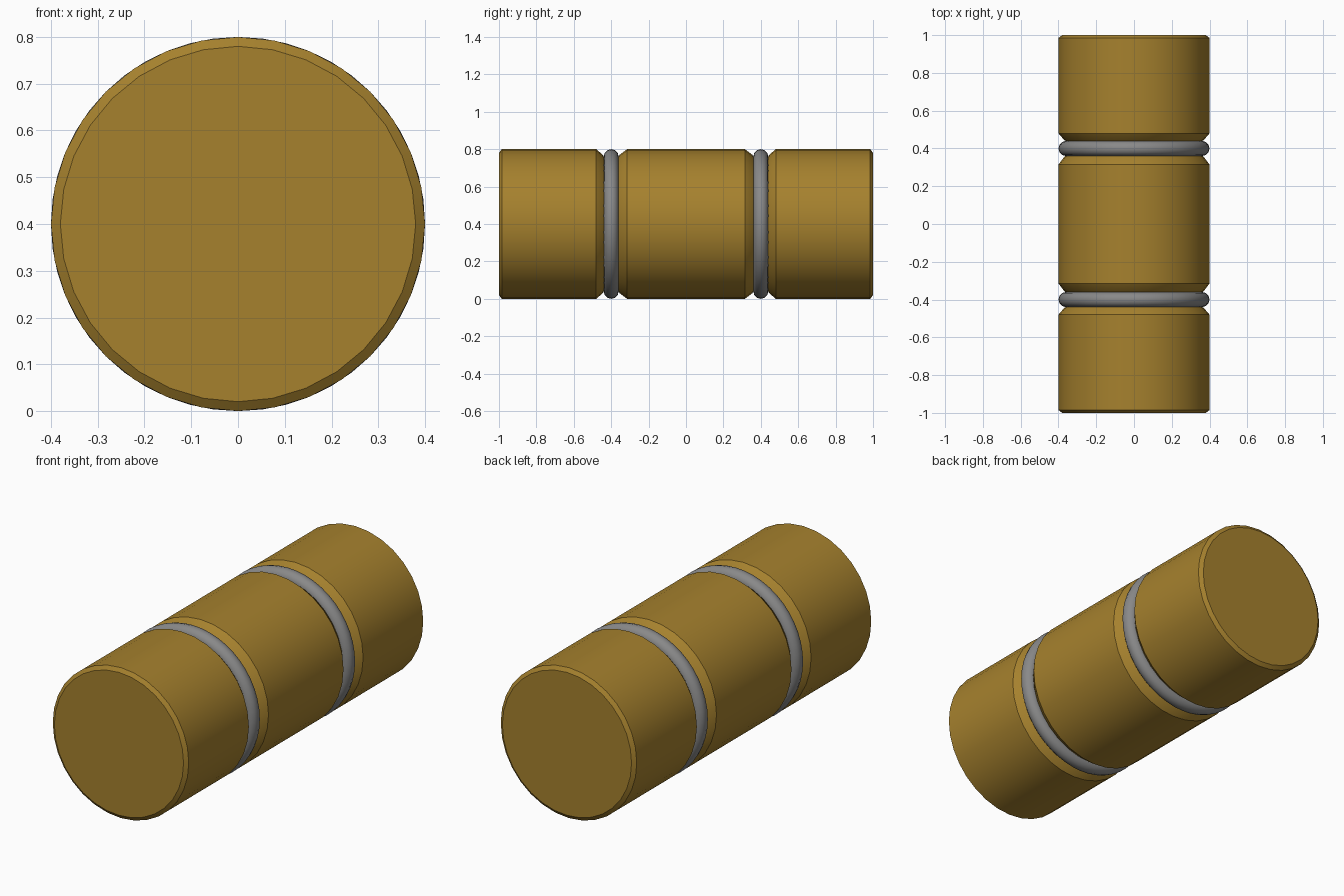
import bpy
import bmesh
from math import radians, pi, sin, cos

if "Cube" in bpy.data.objects:
    bpy.data.objects.remove(bpy.data.objects["Cube"])

R, SIDES = 0.4, 32


def colour(name, rgb):
    mat = bpy.data.materials.new(name)
    mat.diffuse_color = (*rgb, 1)
    mat.use_nodes = True
    mat.node_tree.nodes["Principled BSDF"].inputs["Base Color"].default_value = mat.diffuse_color
    return mat


wood = colour("wood", (0.38, 0.22, 0.027))
metal = colour("metal", (0.25, 0.25, 0.25))

# Grooved barrel: half profile (y, radius), mirrored and turned about the y axis
half = [(0.315, R), (0.355, 0.37), (0.365, 0.355), (0.435, 0.355),
        (0.445, 0.37), (0.48, R), (0.985, R), (1.0, 0.38)]
profile = [(-y, r) for y, r in reversed(half)] + half

bm = bmesh.new()
rings = []
for y, r in profile:
    rings.append([bm.verts.new((r * sin(2 * pi * i / SIDES), y,
                                R + r * cos(2 * pi * i / SIDES)))
                  for i in range(SIDES)])
for a, b in zip(rings, rings[1:]):
    for i in range(SIDES):
        j = (i + 1) % SIDES
        bm.faces.new((a[i], a[j], b[j], b[i]))
bm.faces.new(rings[0])
bm.faces.new(rings[-1])
bmesh.ops.recalc_face_normals(bm, faces=bm.faces[:])
mesh = bpy.data.meshes.new("barrel")
bm.to_mesh(mesh)
bm.free()
barrel = bpy.data.objects.new("barrel", mesh)
bpy.context.collection.objects.link(barrel)
mesh.materials.append(wood)
bpy.ops.object.select_all(action='DESELECT')
barrel.select_set(True)
bpy.context.view_layer.objects.active = barrel
bpy.ops.object.shade_smooth_by_angle(angle=radians(30))

# Metal hoops seated in the grooves
for name, y in (("front_hoop", -0.4), ("back_hoop", 0.4)):
    bpy.ops.mesh.primitive_torus_add(
        location=(0, y, R), rotation=(pi / 2, 0, 0), major_radius=0.36,
        minor_radius=0.04, major_segments=48, minor_segments=12)
    hoop = bpy.context.object
    hoop.name = name
    hoop.data.materials.append(metal)
    bpy.ops.object.shade_smooth()
